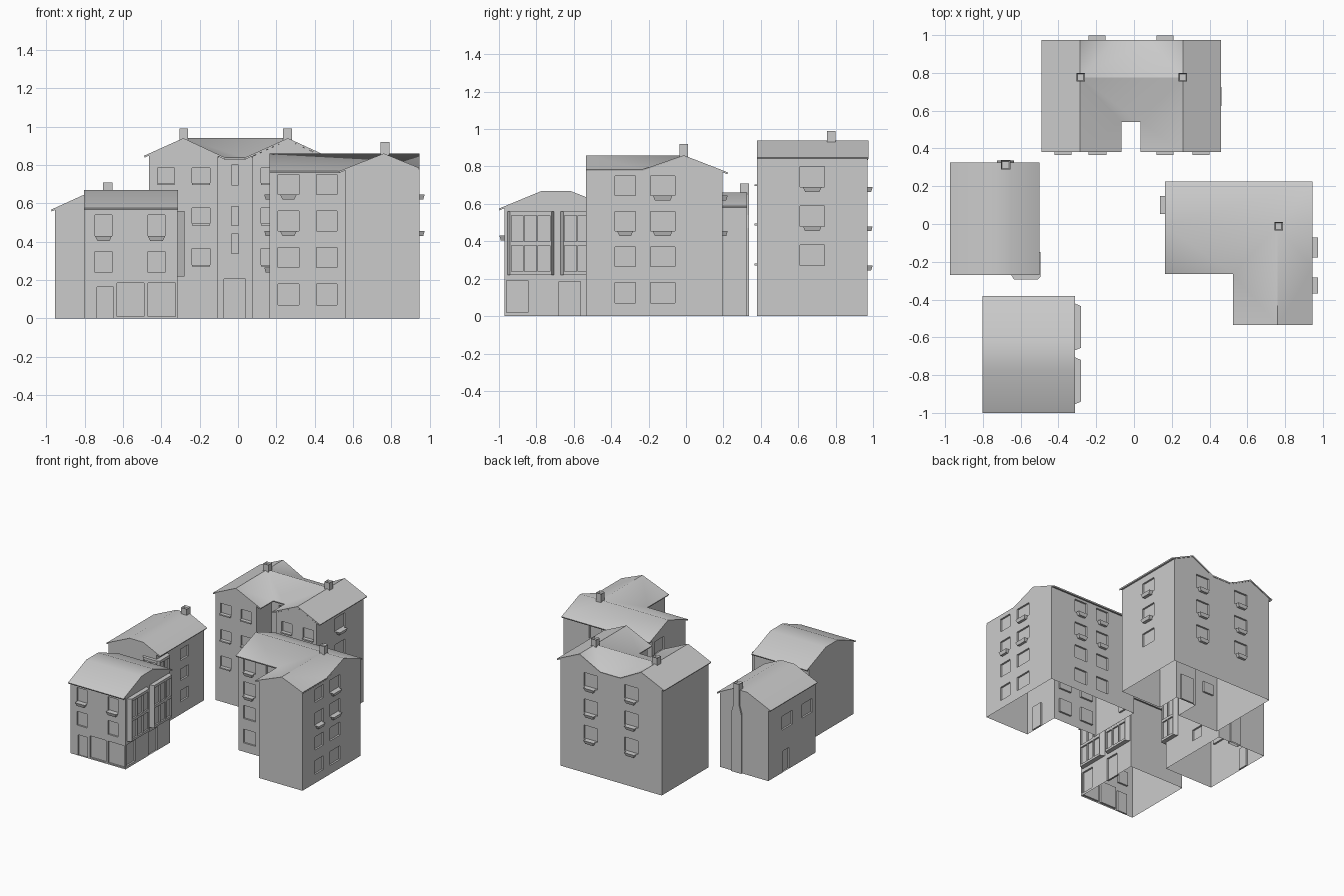
import bpy, bmesh
from mathutils import Vector

if "Cube" in bpy.data.objects:
    bpy.data.objects.remove(bpy.data.objects["Cube"])


def finish(name, bm, solid=0.0, smooth=False):
    me = bpy.data.meshes.new(name)
    bmesh.ops.remove_doubles(bm, verts=bm.verts, dist=1e-5)
    bm.to_mesh(me)
    bm.free()
    ob = bpy.data.objects.new(name, me)
    bpy.context.collection.objects.link(ob)
    bpy.ops.object.select_all(action='DESELECT')
    ob.select_set(True)
    bpy.context.view_layer.objects.active = ob
    if solid:
        m = ob.modifiers.new("thickness", 'SOLIDIFY')
        m.thickness, m.offset = solid, -1
        bpy.ops.object.modifier_apply(modifier=m.name)
    if smooth:
        bpy.ops.object.shade_smooth_by_angle(angle=0.72)
    return ob


def face(bm, pts):
    return bm.faces.new([bm.verts.new(p) for p in pts])


def wall(bm, a, b, h, openings=(), gable=(), base=0.0, depth=0.014):
    """Vertical wall from a to b (left to right seen from outside).
    Openings are (start, end, z0, z1) along the wall's own world axis."""
    a, b = Vector(a), Vector(b)
    d = b - a
    length = d.length
    d = d / length
    n = Vector((d.y, -d.x))
    ax = 0 if abs(d.x) > abs(d.y) else 1

    def P(u, z, back=0.0):
        q = a + d * u - n * back
        return (q.x, q.y, z)

    ops = []
    for s, e, z0, z1 in openings:
        u = sorted(((s - a[ax]) / d[ax], (e - a[ax]) / d[ax]))
        ops.append((u[0], u[1], z0, z1))
    us = sorted({0.0, length, *[round(o[i], 5) for o in ops for i in (0, 1)]})
    zs = sorted({base, h, *[o[i] for o in ops for i in (2, 3)]})
    for u0, u1 in zip(us, us[1:]):
        for z0, z1 in zip(zs, zs[1:]):
            cu, cz = (u0 + u1) / 2, (z0 + z1) / 2
            if not any(o[0] < cu < o[1] and o[2] < cz < o[3] for o in ops):
                face(bm, [P(u0, z0), P(u1, z0), P(u1, z1), P(u0, z1)])
    for u0, u1, z0, z1 in ops:          # reveals and pane
        ring = [(u0, z0), (u1, z0), (u1, z1), (u0, z1)]
        face(bm, [P(*r, depth) for r in ring])
        for r, s in zip(ring, ring[1:] + ring[:1]):
            face(bm, [P(*r), P(*s), P(*s, depth), P(*r, depth)])
    if gable:
        top = [P((w - a[ax]) / d[ax], z) for w, z in gable]
        face(bm, [P(length, h), *reversed(top), P(0, h)] if abs(gable[0][0] - a[ax]) < abs(gable[-1][0] - a[ax])
             else [P(length, h), *top, P(0, h)]).normal_update()


def roof(name, verts, faces):
    bm = bmesh.new()
    vs = [bm.verts.new(v) for v in verts]
    for f in faces:
        bf = bm.faces.new([vs[i] for i in f])
        bf.normal_update()
        if bf.normal.z < 0:
            bf.normal_flip()
    finish(name, bm, 0.01, True)


def ledge(bm, n, at, s, e, z, out=0.028, h=0.026):
    """Flower box (tapered) or thin sill under a window on a wall facing n."""
    k = 0.012 if h > 0.015 else 0.0
    def ring(s, e, o, z):
        pts = [(s, 0), (e, 0), (e, o), (s, o)]
        if n[0]:
            return [(at + n[0] * q, w, z) for w, q in pts]
        return [(w, at + n[1] * q, z) for w, q in pts]
    t, l = ring(s, e, out, z), ring(s + k, e - k, out - k / 1.5, z - h)
    tv, lv = [bm.verts.new(p) for p in t], [bm.verts.new(p) for p in l]
    fs = [bm.faces.new(tv), bm.faces.new(lv[::-1])]
    fs += [bm.faces.new([tv[i], lv[i], lv[(i + 1) % 4], tv[(i + 1) % 4]]) for i in range(4)]
    bmesh.ops.recalc_face_normals(bm, faces=fs)


def chimney(name, x, y, z0, z1, s=0.045):
    bm = bmesh.new()
    bmesh.ops.create_cube(bm, size=1)
    for v in bm.verts:
        v.co = (x + v.co.x * s, y + v.co.y * s, z0 if v.co.z < 0 else z1)
    top = max(bm.faces, key=lambda f: f.calc_center_median().z)
    bmesh.ops.inset_region(bm, faces=[top], thickness=s * 0.2)
    for v in top.verts:
        v.co.z -= 0.012
    finish(name, bm)


def bay(name, plan, z0, z1):
    """Projecting glazed bay with mullions."""
    bm = bmesh.new()
    for a, b in zip(plan, plan[1:]):
        ax = 0 if abs(b[0] - a[0]) > abs(b[1] - a[1]) else 1
        ops, w = [], b[ax] - a[ax]
        if w > 0.08:
            n = max(2, round(w / 0.065))
            for i in range(n):
                s = a[ax] + 0.006 + i * (w - 0.006) / n
                for k in range(2):
                    zz = z0 + 0.018 + k * (z1 - z0 - 0.018) / 2
                    ops.append((s, s + (w - 0.006) / n - 0.008, zz, zz + (z1 - z0) / 2 - 0.03))
        wall(bm, a, b, z1, ops, base=z0, depth=0.012)
    face(bm, [(*p, z1) for p in plan])
    face(bm, [(*p, z0) for p in reversed(plan)])
    finish(name, bm)


def grid(cols, rows):
    return [(*c, *r) for c in cols for r in rows]


S, N, E, W = (0, -1), (0, 1), (1, 0), (-1, 0)

# --- Back U-shaped block ---
bm, led = bmesh.new(), bmesh.new()
front_rows = [(.28, .365), (.495, .575), (.705, .785)]
rows = [(.27, .38), (.48, .59), (.69, .80)]
lc, rc = [(-.42, -.33), (-.24, -.145)], [(.12, .21), (.31, .40)]
bc = [(-.255, -.135), (.105, .225)]
wall(bm, (-.465, .38), (-.104, .38), .83, grid(lc, front_rows), [(-.465, .85), (-.285, .93), (-.104, .845)])
wall(bm, (.075, .38), (.43, .38), .83, grid(rc, front_rows), [(.075, .845), (.26, .93), (.43, .85)])
wall(bm, (-.104, .38), (-.104, .57), .85)
wall(bm, (.075, .57), (.075, .38), .85)
wall(bm, (-.104, .57), (.075, .57), .842,
     [(-.073, .04, 0, .205), (-.035, .003, .34, .44), (-.035, .003, .485, .585), (-.035, .003, .695, .80)])
wall(bm, (.43, .38), (.43, .97), .855, grid([(.61, .74)], rows))
wall(bm, (-.465, .97), (-.465, .38), .855)
wall(bm, (.43, .97), (-.465, .97), .82, grid(bc, rows),
     [(.43, .85), (.26, .93), (.075, .835), (-.1, .835), (-.285, .93), (-.465, .85)])
for c in lc + rc:
    for r in front_rows:
        ledge(led, S, .38, *c, r[0], .015, .01)
for c in bc:
    for r in rows:
        ledge(led, N, .97, c[0] + .015, c[1] - .015, r[0])
for r in rows[1:]:
    ledge(led, E, .43, .625, .725, r[0], .033)
finish("u_block_walls", bm)
roof("u_block_roof",
     [(-.49, .38, .848), (-.49, .975, .848), (-.285, .38, .94), (-.285, .775, .94), (-.285, .975, .94),
      (-.066, .38, .838), (-.066, .54, .838), (.034, .54, .838), (.034, .38, .838),
      (.26, .38, .94), (.26, .775, .94), (.26, .975, .94), (.46, .38, .848), (.46, .975, .848),
      (-.1, .975, .845), (.075, .975, .845)],
     [(0, 2, 3, 4, 1), (2, 5, 6, 3), (3, 6, 7, 10), (7, 8, 9, 10), (9, 12, 13, 11, 10),
      (3, 14, 4), (3, 10, 15, 14), (10, 11, 15)])
for x in (-.283, .258):
    chimney("u_block_chimney", x, .777, .89, .99)

# --- Right L-shaped block ---
bm = bmesh.new()
rows = [(.07, .18), (.265, .37), (.455, .56), (.645, .75)]
sc, ec, nc = [(.208, .317), (.41, .517)], [(-.38, -.27), (-.19, -.06)], [(.41, .52), (.61, .72)]
wc = [(.04, .16)]
wall(bm, (.165, -.23), (.56, -.23), .775, grid(sc, rows))
wall(bm, (.56, -.23), (.56, -.535), .775, [(-.46, -.37, 0, .19)])
wall(bm, (.56, -.535), (.945, -.535), .765, (), [(.56, .775), (.76, .852), (.945, .777)])
wall(bm, (.945, -.535), (.945, .195), .765, grid(ec, rows),
     [(-.535, .777), (-.23, .777), (-.012, .852), (.195, .775)])
wall(bm, (.945, .195), (.165, .195), .775, grid(nc, rows))
wall(bm, (.165, .195), (.165, -.23), .765, grid(wc, rows), [(.195, .775), (-.012, .852), (-.23, .775)])
for n, at, cols, rr in ((S, -.23, sc[:1], rows[2:]), (E, .945, ec, rows[2:3]), (E, .945, ec[1:], rows[3:]),
                        (N, .195, nc, rows[2:]), (W, .165, wc, rows[1:])):
    for c in cols:
        for r in rr:
            ledge(led, n, at, c[0] + .012, c[1] - .012, r[0])
finish("l_block_walls", bm)
roof("l_block_roof",
     [(.165, .225, .768), (.945, .225, .768), (.165, -.012, .86), (.76, -.012, .86), (.945, -.012, .86),
      (.165, -.265, .768), (.525, -.265, .768), (.525, -.535, .768), (.76, -.535, .86),
      (.945, -.535, .785), (.945, -.23, .785)],
     [(0, 2, 3, 4, 1), (2, 5, 6, 3), (6, 7, 8, 3), (8, 9, 10, 3), (3, 10, 4)])
chimney("l_block_chimney", .766, -.012, .81, .92)

# --- Left rear house ---
bm = bmesh.new()
prof = [(-.975, .567), (-.77, .66), (-.65, .66), (-.5, .588)]
gab = [(-.955, .567), (-.77, .652), (-.65, .652), (-.53, .593)]
wall(bm, (-.955, -.27), (-.53, -.27), .56, (), gab)
wall(bm, (-.53, .325), (-.955, .325), .56, (), gab[::-1])
wall(bm, (-.53, -.27), (-.53, .325), .595, grid([(.03, .13)], [(.1, .19), (.27, .36), (.43, .52)]))
wall(bm, (-.955, .325), (-.955, -.27), .57,
     [(.02, .15, .34, .45), (-.23, -.1, .34, .45), (.06, .14, 0, .17)])
finish("rear_house_walls", bm)
roof("rear_house_roof", [(x, y, z) for y in (-.27, .325) for x, z in prof],
     [(i, i + 1, i + 5, i + 4) for i in range(3)])
# chimney stack running down the back wall, tapering at the eaves
bm = bmesh.new()
rings = [[bm.verts.new((-.68 + sx * w, y, z)) for sx, y in ((-1, .3), (1, .3), (1, .337), (-1, .337))]
         for w, z in ((.045, 0), (.045, .47), (.025, .54), (.025, .62))]
for r, s in zip(rings, rings[1:]):
    for i in range(4):
        bm.faces.new([r[i], r[(i + 1) % 4], s[(i + 1) % 4], s[i]])
finish("rear_house_stack", bm)
chimney("rear_house_chimney", -.68, .313, .6, .71, .05)
bay("rear_house_corner_bay", [(-.65, -.27), (-.635, -.295), (-.51, -.295), (-.495, -.28), (-.495, -.15), (-.53, -.135)],
    .22, .555)

# --- Left front shop house ---
bm = bmesh.new()
cols, rows = [(-.745, -.658), (-.47, -.38)], [(.24, .35), (.43, .54)]
gab = [(-.97, .58), (-.77, .66), (-.62, .66), (-.41, .58)]
wall(bm, (-.80, -.97), (-.315, -.97), .585, grid(cols, rows) +
     [(-.735, -.65, 0, .165), (-.63, -.49, .01, .185), (-.47, -.325, .01, .185)])
wall(bm, (-.315, -.97), (-.315, -.41), .575, [(-.96, -.845, .02, .19), (-.68, -.565, 0, .185)], gab)
wall(bm, (-.315, -.41), (-.80, -.41), .585)
wall(bm, (-.80, -.41), (-.80, -.97), .575, (), gab[::-1])
for c in cols:
    ledge(led, S, -.97, *c, .43)
finish("shop_house_walls", bm)
roof("shop_house_roof",
     [(x, y, z) for x in (-.803, -.313) for y, z in [(-1, .575), (-.77, .67), (-.62, .67), (-.38, .575)]],
     [(i, i + 1, i + 5, i + 4) for i in range(3)])
for y in (-.955, -.67):
    bay("shop_house_bay", [(-.315, y), (-.28, y + .015), (-.28, y + .235), (-.315, y + .25)], .22, .56)

# Sills and flower boxes of every building
finish("window_ledges", led)
